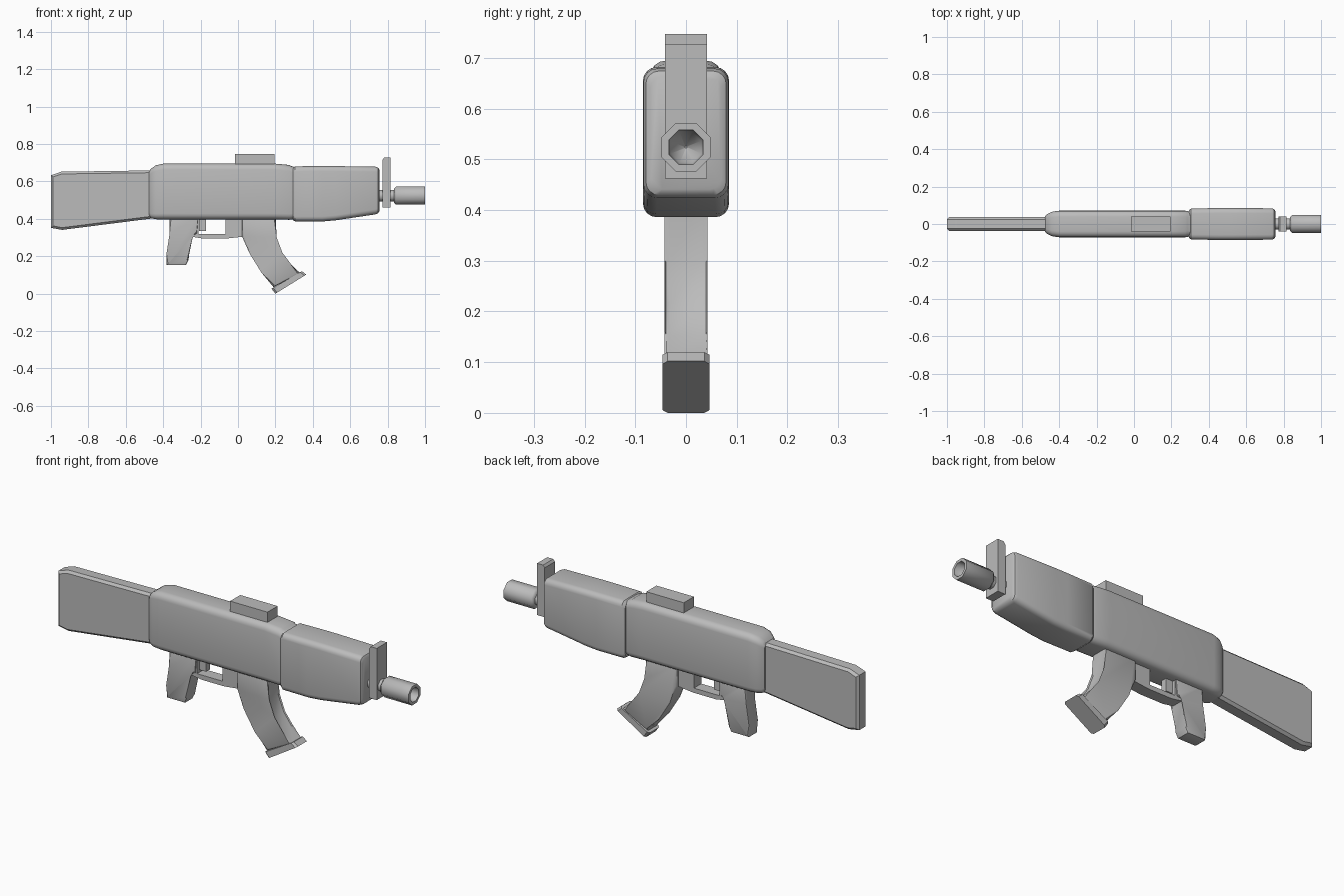
import bpy, bmesh, math
from mathutils import Vector

if "Cube" in bpy.data.objects:
    bpy.data.objects.remove(bpy.data.objects["Cube"])

grey = bpy.data.materials.new("plain grey")
grey.diffuse_color = (0.5, 0.5, 0.5, 1)
grey.use_nodes = True
grey.node_tree.nodes["Principled BSDF"].inputs["Base Color"].default_value = grey.diffuse_color


def finish(name, bm, angle):
    bmesh.ops.recalc_face_normals(bm, faces=bm.faces)
    me = bpy.data.meshes.new(name)
    bm.to_mesh(me)
    bm.free()
    me.materials.append(grey)
    ob = bpy.data.objects.new(name, me)
    bpy.context.collection.objects.link(ob)
    bpy.ops.object.select_all(action='DESELECT')
    ob.select_set(True)
    bpy.context.view_layer.objects.active = ob
    bpy.ops.object.shade_smooth_by_angle(angle=math.radians(angle))
    return ob


def prism(name, pts, half, bevel=0.0, segs=1, angle=30, pick=None):
    """Side outline (x, z) given width in y, with optional bevelled edges."""
    bm = bmesh.new()
    a = [bm.verts.new((x, -half, z)) for x, z in pts]
    b = [bm.verts.new((x, half, z)) for x, z in pts]
    n = len(pts)
    bm.faces.new(a)
    bm.faces.new(b[::-1])
    for i in range(n):
        j = (i + 1) % n
        bm.faces.new((a[i], b[i], b[j], a[j]))
    if bevel:
        # only the long outline edges, so the side silhouette is preserved
        edges = [e for e in bm.edges if abs(e.verts[0].co.y - e.verts[1].co.y) < 1e-6
                 and (pick is None or pick(e))]
        bmesh.ops.bevel(bm, geom=edges, offset=bevel, segments=segs,
                        profile=0.5, affect='EDGES')
    return finish(name, bm, angle)


def bridge(bm, rings):
    for r, s in zip(rings, rings[1:]):
        n = len(r)
        for i in range(n):
            j = (i + 1) % n
            bm.faces.new((r[i], r[j], s[j], s[i]))


def shell(name, stations, angle=35, segs=4):
    """Rounded-box loft along x: (x, z low, z high, half width, corner radius)."""
    bm = bmesh.new()
    rings = []
    for x, lo, hi, h, r in stations:
        ring = []
        corners = ((h - r, hi - r), (-h + r, hi - r), (-h + r, lo + r), (h - r, lo + r))
        for k, (cy, cz) in enumerate(corners):
            for s in range(segs + 1):
                t = math.pi / 2 * (k + s / segs)
                ring.append(bm.verts.new((x, cy + r * math.cos(t), cz + r * math.sin(t))))
        rings.append(ring)
    bridge(bm, rings)
    bm.faces.new(rings[0])
    bm.faces.new(rings[-1][::-1])
    return finish(name, bm, angle)


def lathe(name, prof, z, angle=50, sides=8):
    """Octagonal turning about the barrel axis; profile is (x, flat radius)."""
    bm = bmesh.new()
    k = 1 / math.cos(math.pi / sides)
    rings = []
    for x, r in prof:
        rings.append([bm.verts.new((x, r * k * math.cos((i + .5) * math.tau / sides),
                                    z + r * k * math.sin((i + .5) * math.tau / sides)))
                      for i in range(sides)])
    bridge(bm, rings)
    bm.faces.new(rings[0])
    bm.faces.new(rings[-1])
    return finish(name, bm, angle)


# Main body
shell("receiver", [
    (-0.475, 0.415, 0.655, 0.042, 0.02),
    (-0.465, 0.403, 0.668, 0.052, 0.025),
    (-0.44, 0.398, 0.686, 0.065, 0.03),
    (-0.40, 0.397, 0.695, 0.071, 0.032),
    (0.20, 0.397, 0.695, 0.071, 0.032),
    (0.275, 0.395, 0.688, 0.071, 0.032),
    (0.285, 0.397, 0.682, 0.069, 0.032),
    (0.31, 0.397, 0.675, 0.066, 0.03)])
shell("handguard", [
    (0.293, 0.394, 0.670, 0.074, 0.025),
    (0.306, 0.386, 0.681, 0.083, 0.027),
    (0.45, 0.386, 0.682, 0.085, 0.027),
    (0.52, 0.392, 0.682, 0.085, 0.027),
    (0.735, 0.424, 0.679, 0.084, 0.027),
    (0.749, 0.430, 0.674, 0.079, 0.025),
    (0.756, 0.441, 0.664, 0.069, 0.022)])

# Shoulder stock
prism("stock", [(-1, 0.633), (-0.945, 0.652), (-0.46, 0.659), (-0.46, 0.402),
                (-0.94, 0.341), (-1, 0.352)], 0.037, 0.012, 1,
      pick=lambda e: min(v.co.x for v in e.verts) < -0.9)

# Top rail and front sight
prism("top_rail", [(-0.016, 0.68), (-0.016, 0.747), (0.196, 0.747), (0.196, 0.68)], 0.041)
prism("front_sight", [(0.772, 0.462), (0.772, 0.715), (0.781, 0.727), (0.815, 0.727),
                      (0.815, 0.462)], 0.041)

# Barrel neck and hollow muzzle
axis = 0.524
lathe("barrel", [(0.74, 0.03), (0.85, 0.03)], axis)
lathe("muzzle", [(0.835, 0.038), (0.845, 0.048), (1.0, 0.048), (1.0, 0.034),
                 (0.965, 0.030), (0.93, 0.002)], axis)

# Pistol grip
prism("grip", [(-0.365, 0.42), (-0.366, 0.32), (-0.382, 0.215), (-0.382, 0.155),
               (-0.378, 0.152), (-0.279, 0.152), (-0.265, 0.178), (-0.252, 0.295),
               (-0.243, 0.318), (-0.22, 0.32), (-0.21, 0.42)], 0.036, 0.008, 2)

# Trigger guard and trigger
prism("trigger_guard", [(-0.25, 0.42), (-0.25, 0.305), (-0.19, 0.295), (-0.06, 0.295),
                        (0.03, 0.305), (0.03, 0.42), (-0.066, 0.42), (-0.066, 0.319),
                        (-0.211, 0.319), (-0.211, 0.42)], 0.03)
prism("trigger", [(-0.208, 0.42), (-0.208, 0.334), (-0.17, 0.334), (-0.17, 0.42)], 0.015)

# Curved magazine and its floor plate
prism("magazine", [(0.022, 0.42), (0.022, 0.305), (0.062, 0.215), (0.125, 0.113),
                   (0.19, 0.035), (0.335, 0.11), (0.275, 0.152), (0.228, 0.215),
                   (0.197, 0.298), (0.203, 0.42)], 0.042, 0.01, 2, 40)
plate = prism("magazine_plate", [(0.179, 0.029), (0.342, 0.122), (0.365, 0.104),
                                 (0.2, 0.002)], 0.046)
# clip the plate's four upright corners
bm = bmesh.new()
bm.from_mesh(plate.data)
up = Vector((0.022, 0, -0.022)).normalized()
ends = [e for e in bm.edges
        if abs((e.verts[1].co - e.verts[0].co).normalized().dot(up)) > 0.9]
bmesh.ops.bevel(bm, geom=ends, offset=0.01, segments=1, affect='EDGES')
low = min(v.co.z for v in bm.verts)
for v in bm.verts:
    v.co.z -= low
bm.to_mesh(plate.data)
bm.free()
